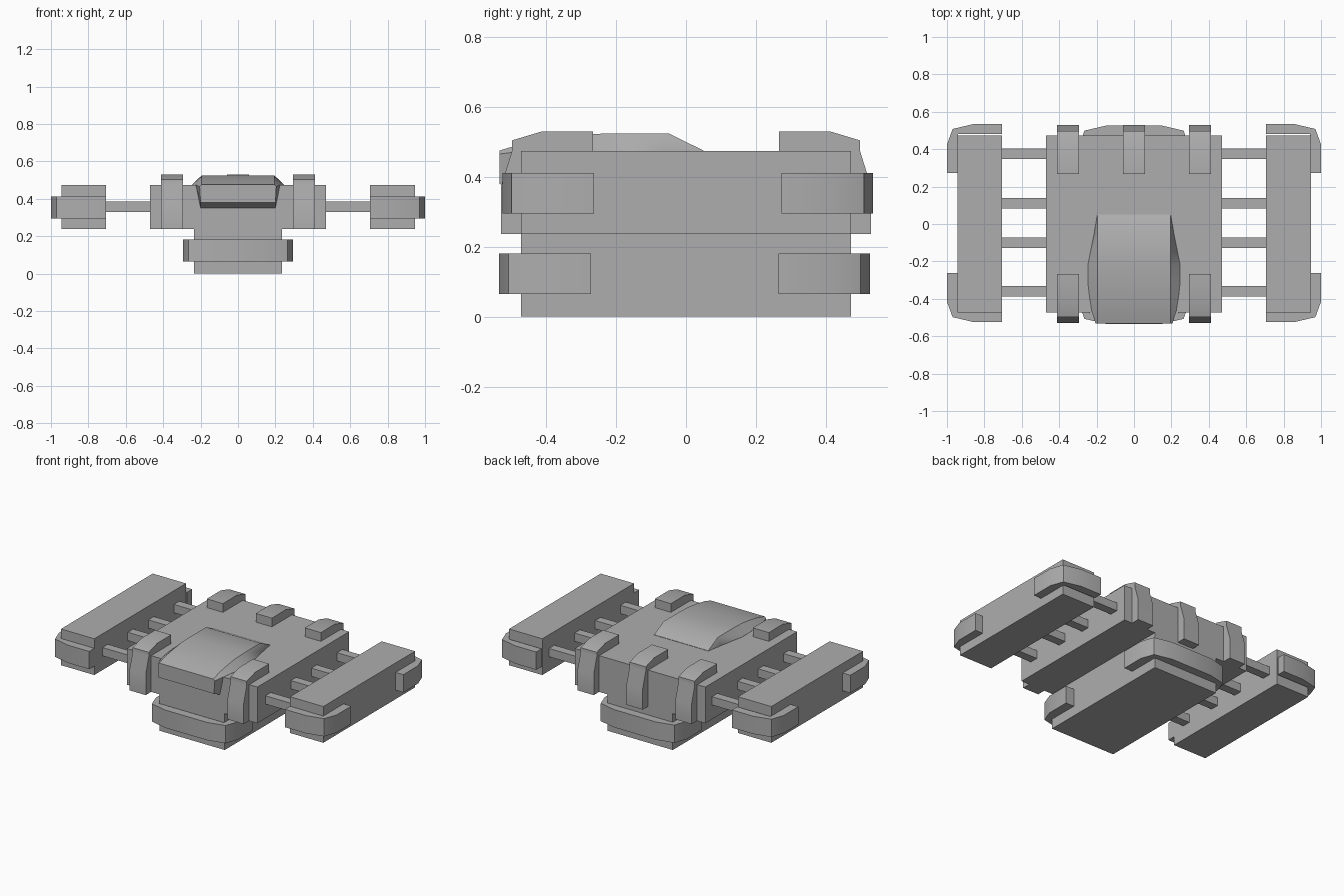
import bpy, bmesh
from mathutils import Vector

cube = bpy.data.objects.get("Cube")
if cube:
    bpy.data.objects.remove(cube, do_unlink=True)

GREY = (0.42, 0.42, 0.42, 1)
mat = bpy.data.materials.new("hull grey")
mat.use_nodes = True
mat.diffuse_color = GREY
bsdf = next(n for n in mat.node_tree.nodes if n.type == 'BSDF_PRINCIPLED')
bsdf.inputs["Base Color"].default_value = GREY


def finish(name, bm, smooth=False):
    """Turn a bmesh into a named grey object."""
    bmesh.ops.recalc_face_normals(bm, faces=bm.faces[:])
    mesh = bpy.data.meshes.new(name)
    bm.to_mesh(mesh)
    bm.free()
    mesh.materials.append(mat)
    ob = bpy.data.objects.new(name, mesh)
    bpy.context.collection.objects.link(ob)
    if smooth:
        bpy.ops.object.select_all(action='DESELECT')
        ob.select_set(True)
        bpy.context.view_layer.objects.active = ob
        bpy.ops.object.shade_smooth_by_angle()
    return ob


def box(name, lo, hi):
    lo, hi = Vector(lo), Vector(hi)
    bm = bmesh.new()
    bmesh.ops.create_cube(bm, size=1)
    for v in bm.verts:
        v.co = (lo + hi) / 2 + v.co * (hi - lo)
    return finish(name, bm)


def extrude(name, points, depth):
    """Extrude a closed outline of 3D points along a vector."""
    bm = bmesh.new()
    face = bm.faces.new([bm.verts.new(p) for p in points])
    new = bmesh.ops.extrude_face_region(bm, geom=[face])["geom"]
    bmesh.ops.translate(bm, vec=depth,
                        verts=[v for v in new if isinstance(v, bmesh.types.BMVert)])
    return finish(name, bm, True)


# Hulls
box("main_hull", (-0.47, -0.472, 0.237), (0.47, 0.472, 0.473))
box("lower_hull", (-0.235, -0.472, 0), (0.235, 0.472, 0.237))

# Wrap-around corner bumper, outline in plan from the inner end
CORNER = [(0, 0.475), (0, 0.53), (0.15, 0.53), (0.265, 0.503), (0.295, 0.42),
          (0.295, 0.268), (0.235, 0.268), (0.235, 0.475)]


def corner_bumper(name, sx, sy, x0, y0, z0):
    pts = [(sx * (x0 + x), sy * y + y0, z0) for x, y in CORNER]
    extrude(name, pts, (0, 0, 0.116))


# Strap folded over the upper edge of the hull, outline from the side
STRAP = [(0.266, 0.473), (0.266, 0.53), (0.41, 0.53), (0.497, 0.504),
         (0.497, 0.475), (0.528, 0.375), (0.528, 0.237), (0.47, 0.237),
         (0.47, 0.473)]


def strap(name, x, sy):
    extrude(name, [(x - 0.058, sy * y, z) for y, z in STRAP], (0.116, 0, 0))


for side, sx in (("left", 1), ("right", -1)):
    # Side pods and the struts that carry them
    x0, x1 = sorted((sx * 0.705, sx * 0.945))
    box(side + "_pod", (x0, -0.472, 0.237), (x1, 0.472, 0.473))
    x0, x1 = sorted((sx * 0.46, sx * 0.715))
    for i, y in enumerate((-0.36, -0.1, 0.112, 0.375)):
        box(f"{side}_strut_{i + 1}", (x0, y - 0.028, 0.33), (x1, y + 0.028, 0.384))
    for end, sy in (("front", -1), ("back", 1)):
        corner_bumper(f"{side}_{end}_pod_bumper", sx, sy, 0.705, 0.005, 0.295)
        corner_bumper(f"{side}_{end}_lower_bumper", sx, sy, 0, -0.004, 0.065)
        strap(f"{side}_{end}_strap", sx * 0.353, sy)
strap("back_middle_strap", 0, 1)

# Canopy, lofted front to back: y, shoulder half width, top, shoulder, bottom
SECTIONS = [(-0.533, 0.205, 0.475, 0.465, 0.38),
            (-0.47, 0.225, 0.494, 0.473, 0.35),
            (-0.39, 0.238, 0.509, 0.474, 0.36),
            (-0.31, 0.247, 0.52, 0.474, 0.4),
            (-0.22, 0.247, 0.524, 0.474, 0.4),
            (-0.05, 0.213, 0.524, 0.474, 0.4),
            (0.05, 0.197, 0.475, 0.47, 0.4)]
bm = bmesh.new()
rings = []
for y, w, top, mid, low in SECTIONS:
    half = [(0.195, top), (w, mid), (0.2, low)]
    ring = half + [(-x, z) for x, z in reversed(half)]
    rings.append([bm.verts.new((x, y, z)) for x, z in ring])
for a, b in zip(rings, rings[1:]):
    for i in range(len(a)):
        j = (i + 1) % len(a)
        bm.faces.new((a[i], a[j], b[j], b[i]))
bm.faces.new(rings[0])
bm.faces.new(rings[-1])
finish("canopy", bm, True)
